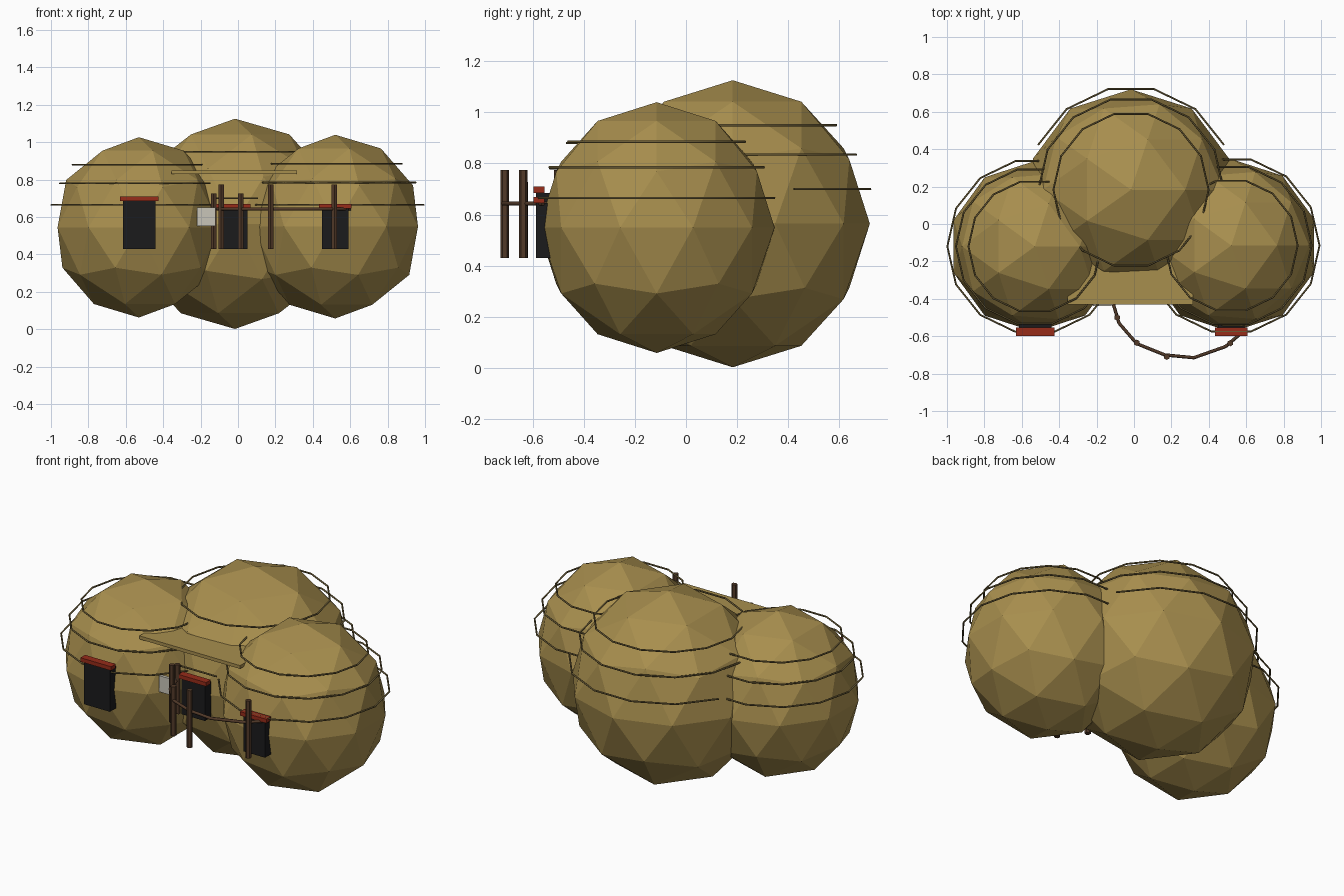
import bpy
from math import sin, cos, pi
from mathutils import Vector

if "Cube" in bpy.data.objects:
    bpy.data.objects.remove(bpy.data.objects["Cube"], do_unlink=True)


def material(name, rgb):
    m = bpy.data.materials.new(name)
    m.use_nodes = True
    m.diffuse_color = (*rgb, 1)
    bsdf = m.node_tree.nodes["Principled BSDF"]
    bsdf.inputs["Base Color"].default_value = (*rgb, 1)
    bsdf.inputs["Roughness"].default_value = 0.9
    return m


STRAW = material("straw", (0.39, 0.272, 0.076))
ROPE = material("dark straw rope", (0.15, 0.11, 0.038))
DARK = material("door black", (0.011, 0.011, 0.012))
RED = material("lintel red", (0.31, 0.025, 0.010))
WOOD = material("dark wood", (0.085, 0.042, 0.022))
PALE = material("pale board", (0.58, 0.56, 0.48))


def finish(name, mat):
    ob = bpy.context.object
    ob.name = name
    ob.data.materials.clear()
    ob.data.materials.append(mat)
    return ob


def box(name, mat, low, high):
    low, high = Vector(low), Vector(high)
    bpy.ops.mesh.primitive_cube_add(size=1, location=(low + high) / 2)
    ob = finish(name, mat)
    ob.scale = high - low


def tube(name, mat, runs, radius, closed=False):
    curve = bpy.data.curves.new(name, "CURVE")
    curve.dimensions = "3D"
    curve.bevel_depth = radius
    curve.bevel_resolution = 1
    curve.use_fill_caps = True
    for run in runs:
        spline = curve.splines.new("POLY")
        spline.points.add(len(run) - 1)
        spline.use_cyclic_u = closed
        for p, co in zip(spline.points, run):
            p.co = (*co, 1)
    curve.materials.append(mat)
    ob = bpy.data.objects.new(name, curve)
    bpy.context.collection.objects.link(ob)
    bpy.ops.object.select_all(action="DESELECT")
    ob.select_set(True)
    bpy.context.view_layer.objects.active = ob
    bpy.ops.object.convert(target="MESH")


# Three faceted domes: centre, radii, ropes as (height, radius)
domes = {
    "right_dome": ((-0.53, -0.12, 0.545), (0.457, 0.457, 0.482),
                   ((0.88, 0.355), (0.78, 0.422), (0.665, 0.468))),
    "left_dome": ((0.52, -0.115, 0.549), (0.465, 0.462, 0.491),
                  ((0.885, 0.355), (0.785, 0.43), (0.665, 0.472))),
    "back_dome": ((-0.016, 0.183, 0.564), (0.552, 0.537, 0.562),
                  ((0.95, 0.415), (0.835, 0.495), (0.70, 0.552))),
}


def buried(p, own):
    for name, (c, r, _) in domes.items():
        if name != own and sum(((p[i] - c[i]) / r[i]) ** 2 for i in range(3)) < 0.6:
            return True
    return False


for name, (c, r, ropes) in domes.items():
    bpy.ops.mesh.primitive_ico_sphere_add(subdivisions=2, radius=1, location=c)
    finish(name, STRAW).scale = r
    # Ropes stop inside a neighbouring dome
    for k, (z, rad) in enumerate(ropes):
        n = 14
        ring = [(c[0] + rad * cos(2 * pi * i / n), c[1] + rad * sin(2 * pi * i / n), z)
                for i in range(n)]
        hidden = [buried(p, name) for p in ring]
        if not any(hidden):
            tube(f"{name}_rope_{k + 1}", ROPE, [ring], 0.005, True)
            continue
        start = hidden.index(True)
        runs, run = [], []
        for i in range(start, start + n + 1):
            if hidden[i % n]:
                if len(run) > 1:
                    runs.append(run)
                run = []
            else:
                run.append(ring[i % n])
        tube(f"{name}_rope_{k + 1}", ROPE, runs, 0.005)

# Doors with red lintels: centre x, front y, half width, top
for side, x, y, w, top in (("right", -0.528, -0.588, 0.087, 0.685),
                           ("left", 0.52, -0.588, 0.072, 0.645),
                           ("middle", -0.027, -0.388, 0.078, 0.645)):
    box(f"{side}_door", DARK, (x - w, y, 0.43), (x + w, y + 0.06, top))
    box(f"{side}_lintel", RED, (x - w - 0.015, y - 0.01, top),
        (x + w + 0.015, y + 0.034, top + 0.024))

# Flat canopy between the domes
box("canopy", STRAW, (-0.355, -0.43, 0.83), (0.315, 0.1, 0.85))

# Pale board beside the entrance
box("board", PALE, (-0.22, -0.438, 0.553), (-0.12, -0.42, 0.65))

# Fence posts and the curved rail joining them
for k, (x, y, top) in enumerate(((-0.13, -0.39, 0.725), (-0.09, -0.5, 0.775),
                                 (0.015, -0.635, 0.727), (0.175, -0.71, 0.775),
                                 (0.515, -0.637, 0.775))):
    bpy.ops.mesh.primitive_cylinder_add(vertices=6, radius=0.017, depth=top - 0.43,
                                        location=(x, y, (top + 0.43) / 2))
    finish(f"fence_post_{k + 1}", WOOD)
rail = [(-0.11, -0.43), (-0.08, -0.53), (0.015, -0.64), (0.165, -0.7),
        (0.32, -0.715), (0.49, -0.655), (0.6, -0.56)]
tube("fence_rail", WOOD, [[(x, y, 0.643) for x, y in rail]], 0.009)
